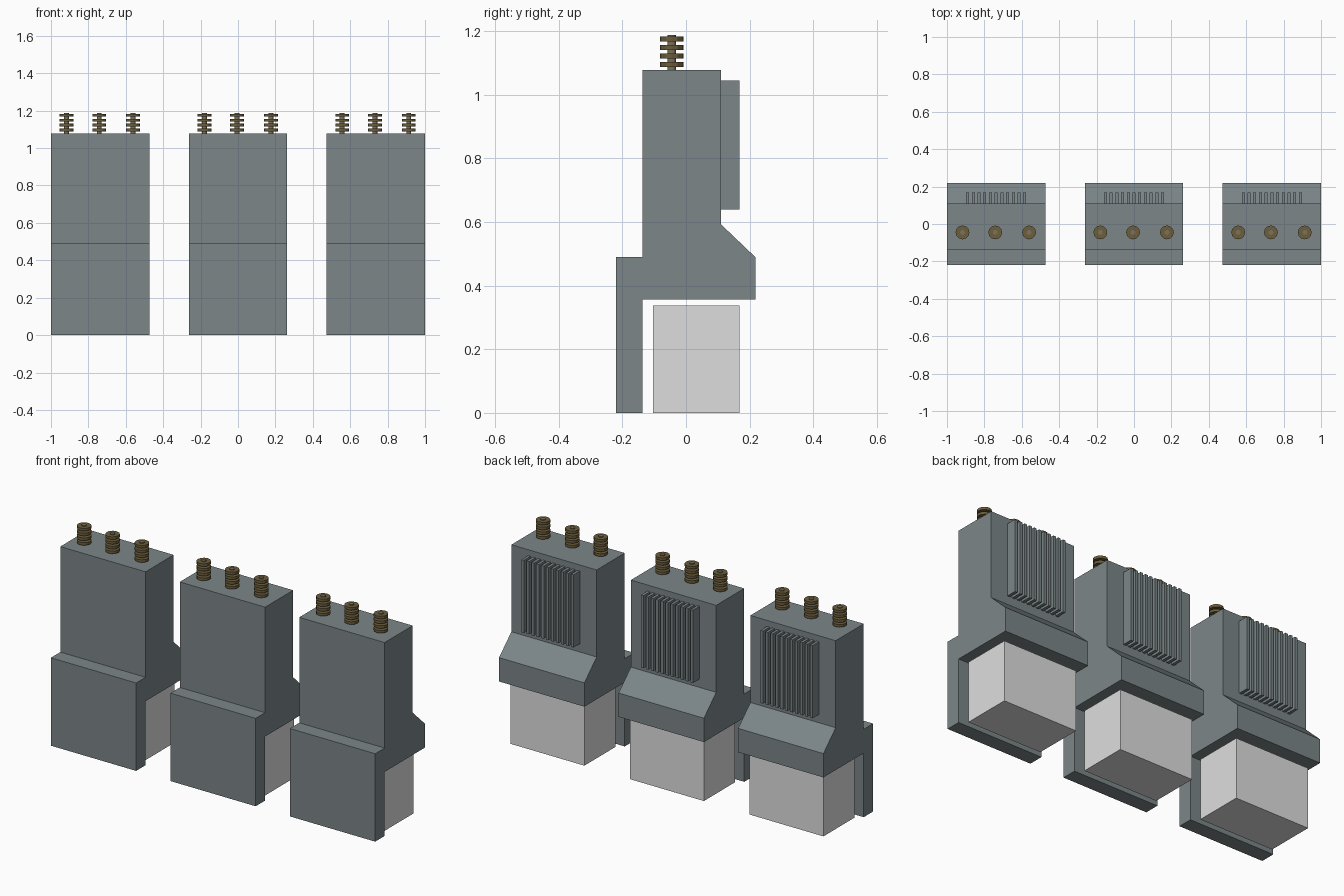
import bpy
import bmesh

cube = bpy.data.objects.get("Cube")
if cube:
    bpy.data.objects.remove(cube, do_unlink=True)


def material(name, rgb):
    mat = bpy.data.materials.new(name)
    mat.use_nodes = True
    mat.diffuse_color = (*rgb, 1)
    mat.node_tree.nodes["Principled BSDF"].inputs["Base Color"].default_value = (*rgb, 1)
    return mat


GREY = material("slate grey", (0.2, 0.24, 0.25))
PALE = material("pale grey", (0.73, 0.73, 0.73))
BROWN = material("glazed brown", (0.15, 0.11, 0.045))
METAL = material("terminal metal", (0.2, 0.17, 0.11))


def finish(name, bm, mat):
    bmesh.ops.recalc_face_normals(bm, faces=bm.faces)
    mesh = bpy.data.meshes.new(name)
    bm.to_mesh(mesh)
    bm.free()
    mesh.materials.append(mat)
    obj = bpy.data.objects.new(name, mesh)
    bpy.context.collection.objects.link(obj)
    return obj


def extrude_x(name, profile, x, half, mat):
    """Extrude a closed (y, z) profile along x."""
    bm = bmesh.new()
    face = bm.faces.new([bm.verts.new((x - half, y, z)) for y, z in profile])
    moved = bmesh.ops.extrude_face_region(bm, geom=[face])["geom"]
    verts = [v for v in moved if isinstance(v, bmesh.types.BMVert)]
    bmesh.ops.translate(bm, verts=verts, vec=(2 * half, 0, 0))
    return finish(name, bm, mat)


def box(name, x, half, y0, y1, z0, z1, mat):
    return extrude_x(name, [(y0, z0), (y1, z0), (y1, z1), (y0, z1)], x, half, mat)


def cylinder(name, x, y, z0, z1, radius, mat):
    bm = bmesh.new()
    bmesh.ops.create_cone(bm, cap_ends=True, segments=12, radius1=radius,
                          radius2=radius, depth=z1 - z0)
    bmesh.ops.translate(bm, verts=bm.verts, vec=(x, y, (z0 + z1) / 2))
    return finish(name, bm, mat)


# Side outline of the housing: front skirt, tall column, sloped rear shoulder
HOUSING = [(-0.22, 0), (-0.137, 0), (-0.137, 0.357), (0.218, 0.357),
           (0.218, 0.49), (0.11, 0.593), (0.11, 1.078), (-0.137, 1.078),
           (-0.137, 0.49), (-0.22, 0.49)]

for side, cx in (("right", -0.737), ("middle", 0), ("left", 0.737)):
    extrude_x(f"{side}_housing", HOUSING, cx, 0.263, GREY)
    box(f"{side}_lower_tank", cx, 0.228, -0.104, 0.168, 0, 0.337, PALE)

    # Cooling fins on the back
    for i in range(11):
        box(f"{side}_cooling_fin_{i + 1}", cx + (i - 5) * 0.0305, 0.008,
            0.108, 0.168, 0.64, 1.045, GREY)

    # Ribbed insulators on top
    for i, dx in enumerate((-0.18, -0.005, 0.176)):
        name = f"{side}_insulator_{i + 1}"
        cylinder(f"{name}_stem", cx + dx, -0.045, 1.07, 1.188, 0.013, METAL)
        for k in range(4):
            z = 1.096 + k * 0.0265
            cylinder(f"{name}_disc_{k + 1}", cx + dx, -0.045,
                     z - 0.0075, z + 0.0075, 0.037, BROWN)
